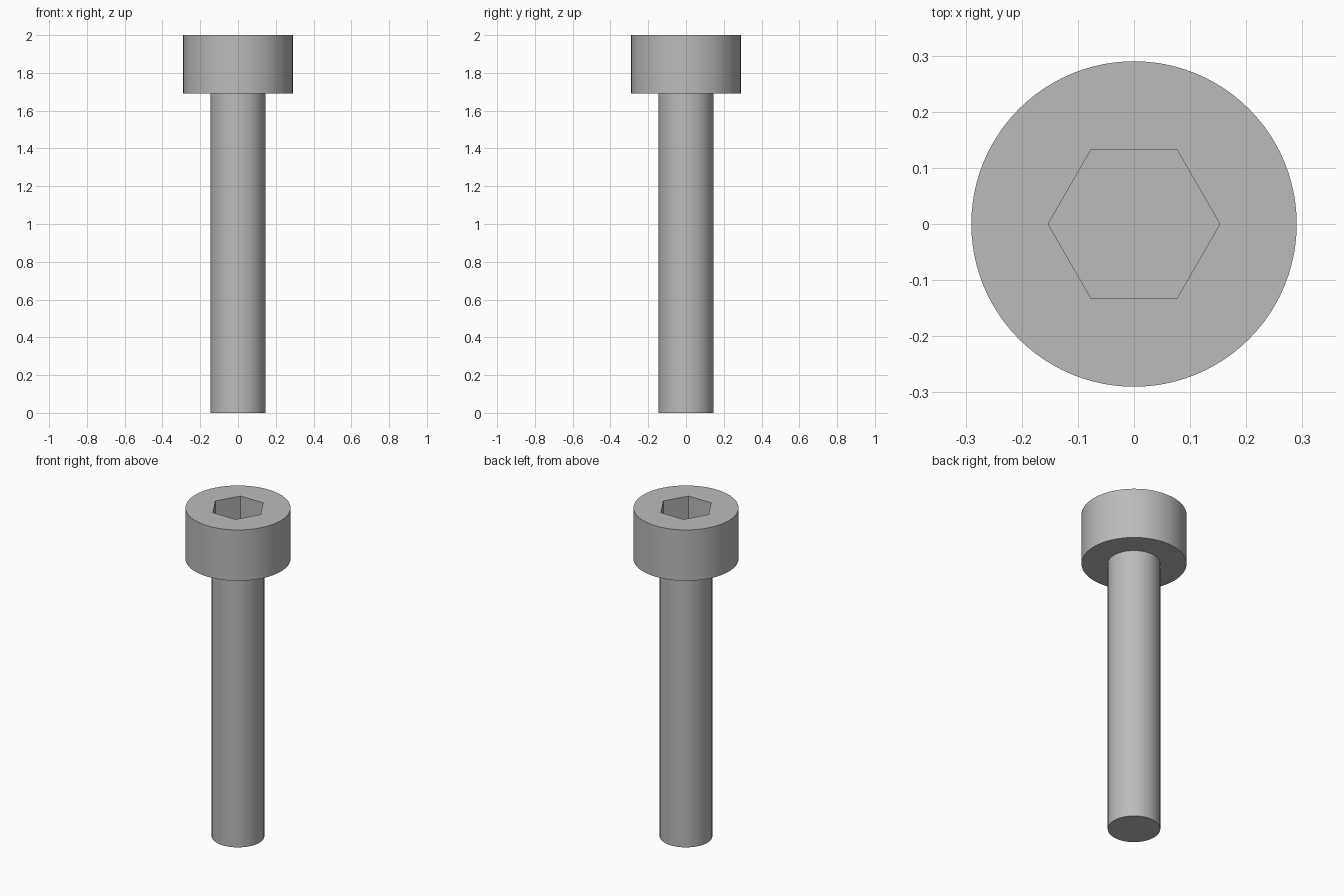
import bpy
import bmesh
from math import cos, sin, tau, radians

cube = bpy.data.objects.get("Cube")
if cube:
    bpy.data.objects.remove(cube, do_unlink=True)

SIDES = 96
HEAD_R, SHANK_R = 0.29, 0.145
HEAD_BASE, TOP = 1.69, 2.0
SOCKET_R, SOCKET_FLOOR = 0.153, 1.84

steel = bpy.data.materials.new("steel_grey")
steel.use_nodes = True
colour = (0.5, 0.5, 0.5, 1)
steel.diffuse_color = colour
steel.node_tree.nodes["Principled BSDF"].inputs["Base Color"].default_value = colour


def loft(name, profile, sides):
    """Closed solid from (radius, height) rings, capped at both ends."""
    bm = bmesh.new()
    rings = [[bm.verts.new((r * cos(tau * i / sides), r * sin(tau * i / sides), z))
              for i in range(sides)] for r, z in profile]
    for low, high in zip(rings, rings[1:]):
        for i in range(sides):
            j = (i + 1) % sides
            bm.faces.new((low[i], low[j], high[j], high[i]))
    bm.faces.new(rings[0][::-1])
    bm.faces.new(rings[-1])
    mesh = bpy.data.meshes.new(name)
    bm.to_mesh(mesh)
    bm.free()
    mesh.materials.append(steel)
    obj = bpy.data.objects.new(name, mesh)
    bpy.context.collection.objects.link(obj)
    return obj


# Shank and cylindrical head as one turned solid
bolt = loft("socket_head_bolt", [(SHANK_R, 0), (SHANK_R, HEAD_BASE),
                                 (HEAD_R, HEAD_BASE), (HEAD_R, TOP)], SIDES)

# Hexagonal key socket cut into the head
cutter = loft("socket_cutter", [(SOCKET_R, SOCKET_FLOOR), (SOCKET_R, TOP + 0.1)], 6)
cutter.hide_render = True
cut = bolt.modifiers.new("hex_socket", 'BOOLEAN')
cut.operation = 'DIFFERENCE'
cut.solver = 'EXACT'
cut.object = cutter

bpy.ops.object.select_all(action='DESELECT')
bolt.select_set(True)
bpy.context.view_layer.objects.active = bolt
bpy.ops.object.modifier_apply(modifier=cut.name)
bpy.data.objects.remove(cutter, do_unlink=True)

# Smooth round walls, crisp rims and socket corners
bpy.ops.object.shade_smooth_by_angle(angle=radians(30))
